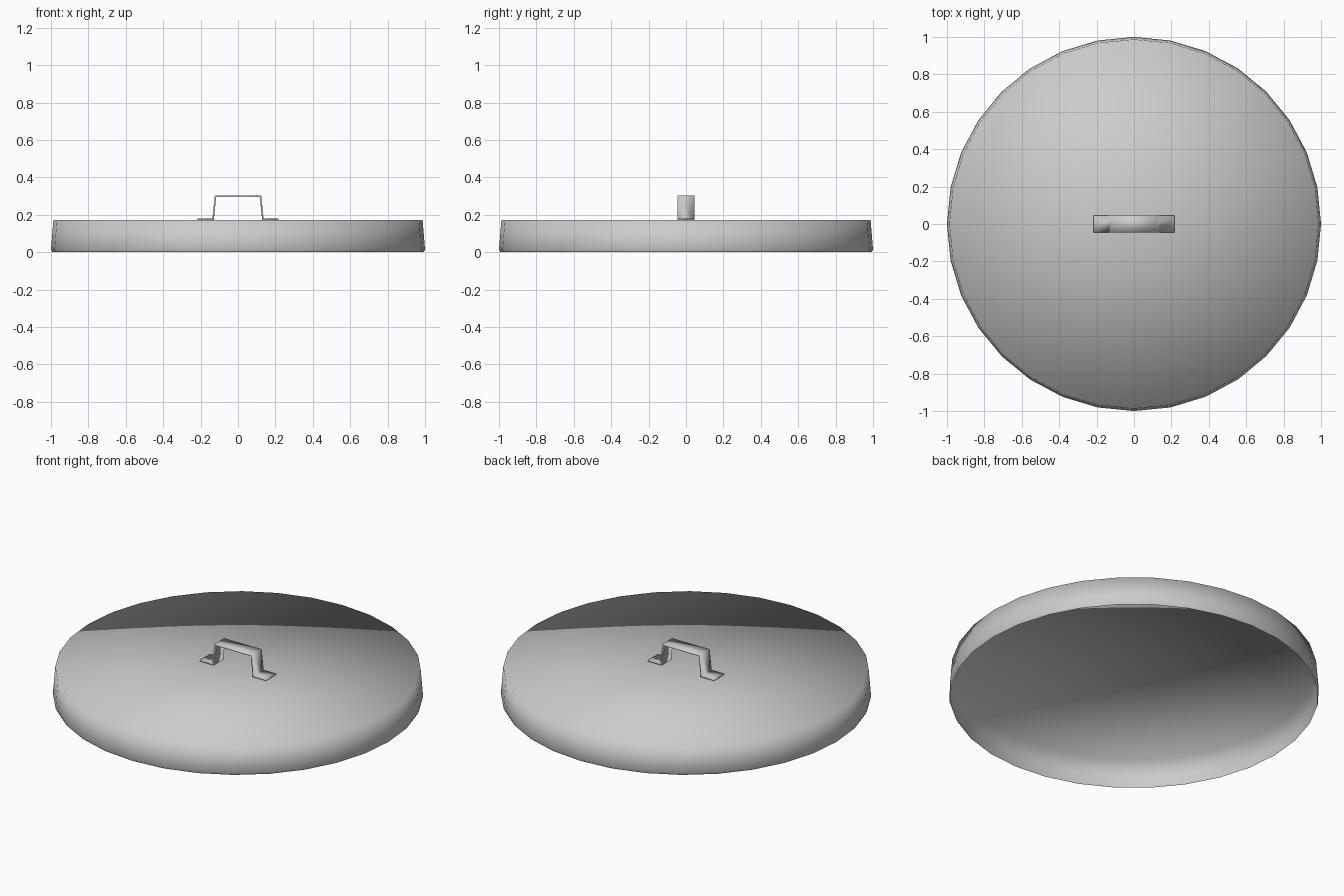
import bpy, bmesh, math

if "Cube" in bpy.data.objects:
    bpy.data.objects.remove(bpy.data.objects["Cube"])

SEG = 32


def make_object(name, bm):
    for f in bm.faces:
        f.smooth = True
    mesh = bpy.data.meshes.new(name)
    bm.to_mesh(mesh)
    bm.free()
    obj = bpy.data.objects.new(name, mesh)
    bpy.context.collection.objects.link(obj)
    return obj


# Lid shell: open underneath, tapered wall, small rolled lip, flat fan top
bm = bmesh.new()
rings = []
for r, z in [(0.993, 0.0), (1.0, 0.015), (0.987, 0.172)]:
    rings.append([bm.verts.new((r * math.cos(2 * math.pi * i / SEG),
                                r * math.sin(2 * math.pi * i / SEG), z))
                  for i in range(SEG)])
for lo, hi in zip(rings, rings[1:]):
    for i in range(SEG):
        j = (i + 1) % SEG
        bm.faces.new((lo[i], lo[j], hi[j], hi[i]))
centre = bm.verts.new((0, 0, 0.172))
for i in range(SEG):
    bm.faces.new((rings[-1][i], rings[-1][(i + 1) % SEG], centre))
make_object("lid_shell", bm)

# Handle: bent metal strip with two flat feet, closed profile extruded along y
outer = [(0.217, 0.181), (0.137, 0.181), (0.124, 0.302)]
inner = [(0.217, 0.173), (0.129, 0.173), (0.117, 0.294)]
profile = ([(-x, z) for x, z in outer] + outer[::-1]
           + inner + [(-x, z) for x, z in inner[::-1]])
bm = bmesh.new()
W = 0.046
front = [bm.verts.new((x, -W, z)) for x, z in profile]
back = [bm.verts.new((x, W, z)) for x, z in profile]
n = len(profile)
for i in range(n):
    j = (i + 1) % n
    bm.faces.new((front[i], front[j], back[j], back[i]))
# Side faces as quads between the outer and inner lines
for i in range(5):
    for side in (front, back):
        bm.faces.new((side[i], side[i + 1], side[n - 2 - i], side[n - 1 - i]))
bmesh.ops.recalc_face_normals(bm, faces=bm.faces)
make_object("handle", bm)
